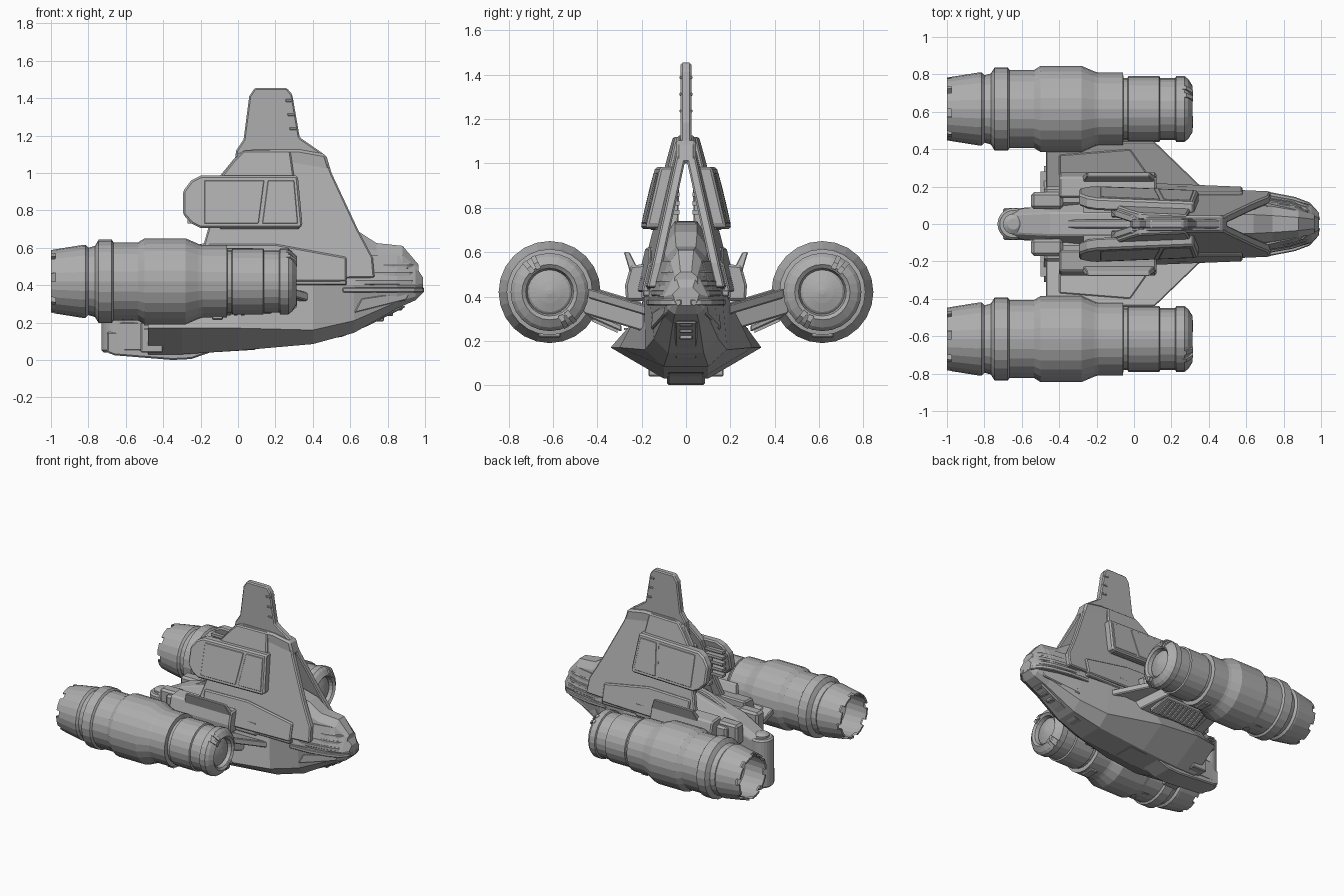
import bpy, bmesh, math
from mathutils import Vector

cube = bpy.data.objects.get("Cube")
if cube:
    bpy.data.objects.remove(cube)

grey = bpy.data.materials.new("hull_grey")
grey.use_nodes = True
tone = (0.42, 0.42, 0.42, 1)
grey.diffuse_color = tone
grey.node_tree.nodes["Principled BSDF"].inputs["Base Color"].default_value = tone


def finish(name, bm, mirror=False, bevel=0):
    bmesh.ops.recalc_face_normals(bm, faces=bm.faces[:])
    mesh = bpy.data.meshes.new(name)
    bm.to_mesh(mesh)
    bm.free()
    mesh.materials.append(grey)
    obj = bpy.data.objects.new(name, mesh)
    bpy.context.collection.objects.link(obj)
    if bevel:
        mod = obj.modifiers.new("bevel", "BEVEL")
        mod.width, mod.segments, mod.limit_method = bevel, 1, "ANGLE"
    if mirror:
        mod = obj.modifiers.new("mirror", "MIRROR")
        mod.use_axis = (False, True, False)
        mod.use_mirror_merge = False


def skin(bm, rings):
    """Bridge equal rings of points and cap both ends."""
    loops = [[bm.verts.new(p) for p in ring] for ring in rings]
    for a, b in zip(loops, loops[1:]):
        for i in range(len(a)):
            j = (i + 1) % len(a)
            bm.faces.new((a[i], a[j], b[j], b[i]))
    bm.faces.new(loops[0])
    bm.faces.new(loops[-1])


def prism(name, outline, low, high, mirror=False, bevel=0):
    """Solid between two mappings of one flat outline."""
    bm = bmesh.new()
    skin(bm, [[low(*p) for p in outline], [high(*p) for p in outline]])
    finish(name, bm, mirror, bevel)


def lean(x, z):
    """Flank distance from the middle: narrows upward and forward."""
    return .203 - .24 * (z - .45) - .04 * x


def wall(name, outline, inner, outer, bevel=0.008):
    """Side plate parallel to the leaning flank."""
    prism(name, outline, lambda x, z: (x, lean(x, z) + inner, z),
          lambda x, z: (x, lean(x, z) + outer, z), True, bevel)


def upright(name, outline, half, bevel=0.008):
    prism(name, outline, lambda x, z: (x, -half, z),
          lambda x, z: (x, half, z), False, bevel)


def deck(name, outline, base, slope, thick, bevel=0.006):
    """Side plate lying flat, rising outward by slope."""
    prism(name, outline, lambda x, y: (x, y, base + slope * y - thick),
          lambda x, y: (x, y, base + slope * y), True, bevel)


def box(name, x, y, z, mirror=False, bevel=0.006):
    outline = [(x[0], y[0]), (x[1], y[0]), (x[1], y[1]), (x[0], y[1])]
    prism(name, outline, lambda a, b: (a, b, z[0]),
          lambda a, b: (a, b, z[1]), mirror, bevel)


def loft(name, sections, bevel=0):
    """Symmetric hull from half sections, keel to top."""
    bm = bmesh.new()
    skin(bm, [[(x, y, z) for y, z in half] + [(x, -y, z) for y, z in reversed(half)]
              for x, half in sections])
    finish(name, bm, False, bevel)


# Lower hull and nose
loft("hull", [
    (-.48, [(.1, .03), (.31, .17), (.2, .29), (.12, .42)]),
    (-.3, [(.1, .03), (.34, .17), (.2, .33), (.18, .45)]),
    (.0, [(.1, .05), (.3, .17), (.2, .36), (.18, .48)]),
    (.4, [(.1, .085), (.185, .16), (.187, .4), (.17, .5)]),
    (.62, [(.08, .145), (.145, .21), (.165, .4), (.13, .56)]),
    (.85, [(.06, .275), (.1, .31), (.13, .4), (.08, .56)]),
    (.95, [(.05, .32), (.08, .34), (.1, .4), (.05, .5)]),
    (.99, [(.04, .36), (.05, .38), (.06, .41), (.03, .44)])])
loft("canopy", [
    (.45, [(.13, .48), (.1, .66), (.05, .74)]),
    (.64, [(.12, .5), (.1, .62), (.05, .69)]),
    (.74, [(.11, .5), (.09, .58), (.045, .625)]),
    (.88, [(.095, .48), (.07, .56), (.035, .61)]),
    (.965, [(.055, .44), (.05, .49), (.025, .51)])])
nose_band = [(.56, .1), (.56, .178), (.72, .172), (.86, .145), (.94, .115), (.985, .065),
             (.995, .02)]
for i in range(4):
    z = .36 + .042 * i
    prism("nose_strake", nose_band,
          lambda x, y: (x - .012 * i, y * (1 - .09 * i), z),
          lambda x, y: (x - .012 * i, y * (1 - .09 * i), z + .028), True, .005)
prism("cheek_plate", [(.62, .25), (.9, .32), (.93, .37), (.66, .33)],
      lambda x, z: (x, .02, z), lambda x, z: (x, .16 - .22 * (x - .62), z), True, .006)
upright("chin_fairing", [(.3, .08), (.56, .125), (.7, .185), (.9, .285), (.7, .33), (.3, .2)], .05)
for i in range(3):
    box("chin_sensor", (.72 + .05 * i, .78 + .05 * i), (-.03, .03), (.205 + .03 * i, .25 + .03 * i))

# Belly keel and rounded tail
arc = [(-.645 + .085 * math.cos(a), .085 * math.sin(a))
       for a in [math.radians(90 + 15 * k) for k in range(13)]]
stadium = arc + [(-.2, -.1), (.0, -.06), (.0, .06), (-.2, .1)]
prism("keel", stadium, lambda x, y: (x, y, .05), lambda x, y: (x, y, .2), False, .006)
upright("keel_sole", [(-.7, .04), (-.66, .025), (-.35, 0), (-.25, .005), (-.15, .04),
                      (.1, .055), (.1, .15), (-.7, .15)], .085)
prism("tail_column", [(-.645 + .085 * math.cos(a), .085 * math.sin(a))
                      for a in [math.tau * k / 24 for k in range(24)]],
      lambda x, y: (x, y, .04), lambda x, y: (x, y, .41), False, .012)
bm = bmesh.new()
skin(bm, [[(-.645 + r * math.cos(math.tau * k / 16), r * math.sin(math.tau * k / 16), z)
           for k in range(16)] for r, z in [(.055, .4), (.055, .425), (.03, .44)]])
finish("tail_cap", bm)
loft("aft_spine", [
    (-.66, [(.06, .15), (.075, .38), (.05, .41)]),
    (-.45, [(.1, .15), (.1, .46), (.06, .52)]),
    (-.1, [(.13, .2), (.12, .52), (.06, .62)]),
    (.5, [(.12, .3), (.1, .6), (.045, .74)])], .006)
upright("spine_rail", [(-.6, .38), (-.58, .44), (-.2, .62), (.0, .66), (.0, .5)], .025)
box("keel_side_block", (-.52, -.4), (.08, .17), (.04, .2), True)
for i in range(5):
    box("aft_vent", (-.5, -.46), (.15, .28), (.16 + .022 * i, .17 + .022 * i), True, 0)

# Leaning flank walls with a narrow tunnel between them
wall("flank_wall", [(-.24, .42), (.73, .44), (.72, .55), (.64, .7), (.5, 1.0), (.47, 1.09),
                    (-.01, 1.09), (-.1, .98), (-.16, .7)], -.045, 0)
prism("tunnel_liner", [(-.14, .5), (.45, .5), (.4, .94), (-.06, .94)],
      lambda x, z: (x, .036 - .01 * (z - .5), z),
      lambda x, z: (x, lean(x, z) - .025, z), True, .006)
wall("upper_plate", [(-.02, 1.07), (.03, 1.12), (.28, 1.12), (.3, .98), (.33, .7), (-.1, .7),
                     (-.1, .97)], -.02, .018)
wall("side_pod", [(-.295, .78), (-.295, .9), (-.25, .96), (-.2, .985), (.32, .985), (.345, .72),
                  (.33, .705), (-.2, .705), (-.25, .73)], -.01, .055, .018)
wall("pod_door", [(-.18, .73), (-.18, .96), (.14, .96), (.11, .73)], .05, .058, .003)
wall("pod_front", [(.13, .73), (.16, .96), (.3, .96), (.32, .73)], .05, .058, .003)
wall("flank_skirt", [(-.16, .42), (-.16, .62), (.2, .62), (.58, .55), (.58, .42)], -.02, .014)
for i in range(5):
    box("pod_rib", (-.27, -.12), (.06, .1), (.73 + .045 * i, .75 + .045 * i), True, 0)
for i in range(4):
    box("tunnel_rib", (.4 - .02 * i, .46 - .02 * i), (.03, .07),
        (.77 + .04 * i, .79 + .04 * i), True, 0)

# Dorsal fin
upright("fin", [(-.02, 1.04), (-.01, 1.12), (.03, 1.18), (.06, 1.41), (.09, 1.455), (.26, 1.455),
                (.29, 1.42), (.33, 1.19), (.46, 1.1), (.48, 1.04)], .024)
upright("ridge", [(-.02, 1.0), (-.01, 1.1), (.08, 1.125), (.33, 1.125), (.47, 1.1), (.5, 1.0)],
        .046, .014)
for i in range(3):
    x, z = .315 - .011 * i, 1.23 + .075 * i
    box("fin_rib", (x - .04, x), (-.029, .029), (z, z + .014), False, .003)

# Pylons, shoulders and upright tabs
deck("pylon", [(-.47, .1), (-.47, .42), (-.1, .44), (.11, .44), (.38, .18), (.38, .1)],
     .305, .3, .045)
deck("pylon_core", [(-.34, .14), (-.34, .46), (.06, .46), (.2, .16)], .285, .3, .1)
deck("pylon_panel", [(-.4, .22), (-.4, .37), (-.02, .4), (.12, .2)], .315, .3, .02)
box("shoulder", (-.48, .3), (.1, .2), (.38, .5), True, .015)
prism("shoulder_step", [(.14, .38), (.27, .38), (.275, .45), (.25, .54), (.14, .55)],
      lambda y, z: (-.4, y, z), lambda y, z: (.12, y, z), True, .01)
box("shoulder_rear", (-.55, -.38), (.08, .17), (.36, .52), True, .015)
box("flank_rail", (.1, .58), (.15, .195), (.4, .43), True)
prism("upright_tab", [(-.28, .51), (-.25, .6), (.08, .6), (.12, .51)],
      lambda x, z: (x, .205 + .5 * (z - .5), z), lambda x, z: (x, .25 + .3 * (z - .5), z), True, .004)
deck("vent_plate", [(-.3, .29), (-.3, .44), (.06, .44), (.1, .29)], .14, .45, .03)
for i in range(9):
    x = -.28 + .037 * i
    deck("vent_slat", [(x, .31), (x, .425), (x + .018, .425), (x + .018, .31)], .115, .45, .018, 0)

# Engines, turned around the long axis
CY, CZ, SIDES = .615, .42, 24


def ring(x, r):
    return [(x, CY + r * math.cos(math.tau * k / SIDES), CZ + r * math.sin(math.tau * k / SIDES))
            for k in range(SIDES)]


engine = [(.3, .01), (.292, .05), (.28, .09), (.272, .1), (.3, .108), (.312, .125), (.29, .16),
          (.27, .176), (.225, .176), (.22, .165), (.14, .165), (.135, .176), (-.03, .176),
          (-.035, .165), (-.055, .165), (-.06, .194), (-.19, .194), (-.21, .2), (-.28, .23),
          (-.5, .23), (-.535, .208), (-.665, .208), (-.675, .223), (-.745, .223), (-.765, .19),
          (-.8, .18), (-.815, .195), (-.83, .195), (-.975, .172), (-1, .167), (-1, .152),
          (-.975, .155), (-.82, .165), (-.78, .1), (-.76, .01)]
bm = bmesh.new()
skin(bm, [ring(x, r) for x, r in engine])
# Notches in the nozzle lip
teeth = []
for f in bm.faces:
    c = f.calc_center_median()
    k = int(math.atan2(c.z - CZ, c.y - CY) % math.tau / math.tau * SIDES)
    if c.x < -.98 and k % 3 == 0:
        teeth.append(f)
bmesh.ops.delete(bm, geom=teeth, context="FACES")
finish("engine", bm, True)

# Intake brackets and casing lugs
for angle in (50, 65, 230, 245):
    a = math.radians(angle)
    out = Vector((0, math.cos(a), math.sin(a)))
    side = Vector((0, -out.z, out.y))
    mid = Vector((0, CY, CZ))
    prism("intake_bracket", [(.26, .115), (.315, .115), (.315, .145), (.28, .178), (.26, .178)],
          lambda x, r: mid + out * r - side * .011 + Vector((x, 0, 0)),
          lambda x, r: mid + out * r + side * .011 + Vector((x, 0, 0)), True)
for x in (-.62, -.14):
    box("casing_lug", (x, x + .06), (CY - .05, CY + .05), (.215, .26), True)
